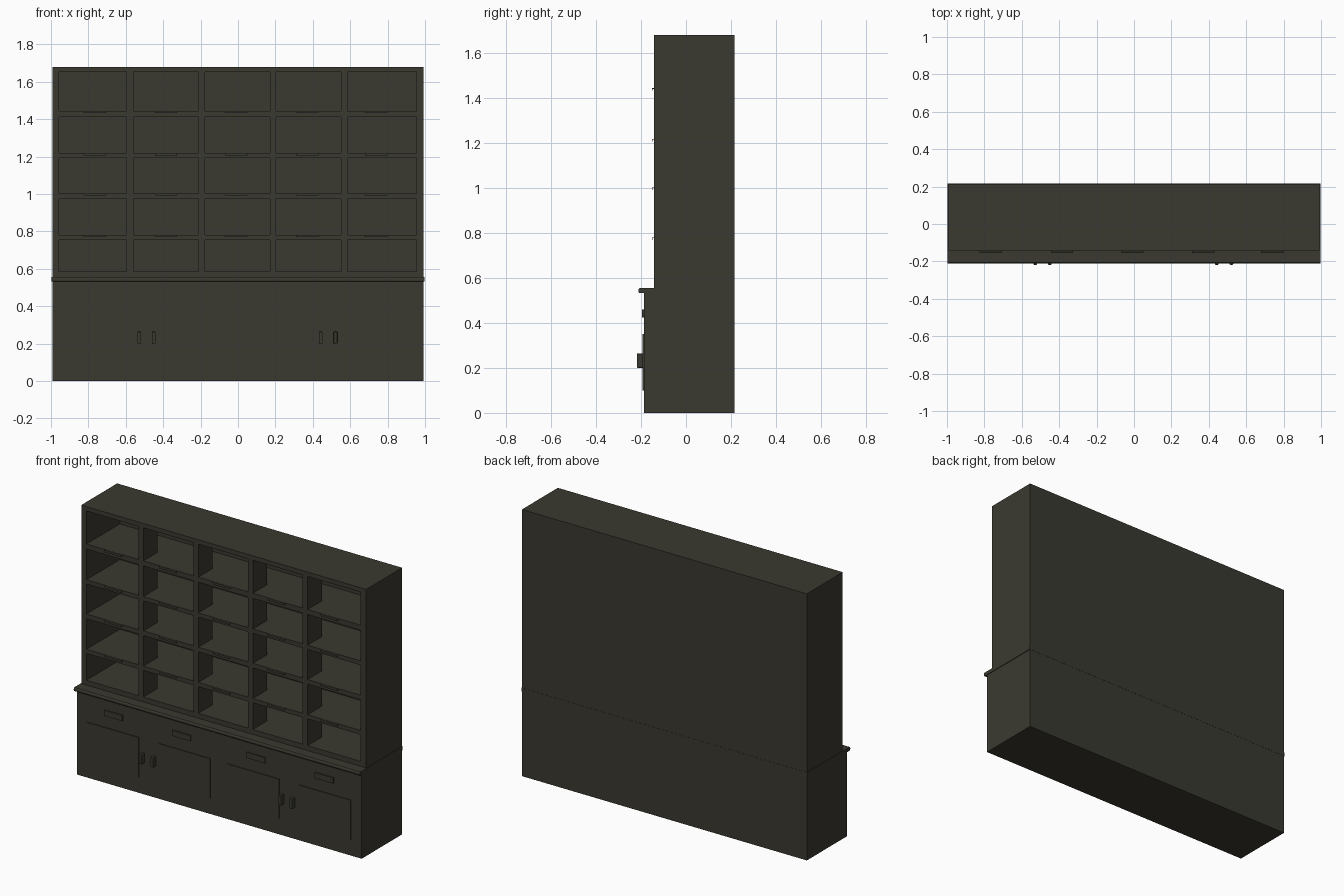
import bpy, bmesh
from mathutils import Vector

if "Cube" in bpy.data.objects:
    bpy.data.objects.remove(bpy.data.objects["Cube"])

mat = bpy.data.materials.new("dark olive wood")
mat.diffuse_color = (0.042, 0.041, 0.030, 1)
mat.use_nodes = True
mat.node_tree.nodes["Principled BSDF"].inputs["Base Color"].default_value = mat.diffuse_color


def prism(name, pts, x0, x1):
    """Extrude a (y, z) profile along x."""
    bm = bmesh.new()
    face = bm.faces.new([bm.verts.new((x0, y, z)) for y, z in pts])
    ext = bmesh.ops.extrude_face_region(bm, geom=[face])
    bmesh.ops.translate(bm, vec=Vector((x1 - x0, 0, 0)),
                        verts=[v for v in ext["geom"] if isinstance(v, bmesh.types.BMVert)])
    bmesh.ops.recalc_face_normals(bm, faces=bm.faces)
    me = bpy.data.meshes.new(name)
    bm.to_mesh(me)
    bm.free()
    me.materials.append(mat)
    ob = bpy.data.objects.new(name, me)
    bpy.context.collection.objects.link(ob)
    return ob


def box(name, x0, x1, y0, y1, z0, z1, bevel=0):
    ob = prism(name, [(y0, z0), (y1, z0), (y1, z1), (y0, z1)], x0, x1)
    if bevel:
        m = ob.modifiers.new("bevel", "BEVEL")
        m.width, m.segments = bevel, 2
    return ob


W, BACK = 0.993, 0.215
BASE_F, UP_F = -0.187, -0.142

# base cabinet and rounded counter
box("base_cabinet", -W, W, BASE_F, BACK, 0, 0.532)
r = 0.006
prism("counter", [(-0.206, 0.532), (BACK + 0.001, 0.532), (BACK + 0.001, 0.555), (-0.206, 0.555),
                  (-0.210, 0.551), (-0.212, 0.5435), (-0.210, 0.536)], -0.997, 0.997)

# door panels, label plates and handles on the base
for i, x in enumerate((-0.74, -0.24, 0.24, 0.74)):
    box(f"door_panel_{i}", x - 0.18, x + 0.18, BASE_F - 0.006, BASE_F, 0.10, 0.35)
for i, x in enumerate((-0.735, -0.26, 0.26, 0.735)):
    box(f"drawer_plate_{i}", x - 0.064, x + 0.064, BASE_F - 0.008, BASE_F, 0.425, 0.46)
for i, x in enumerate((-0.528, -0.45, 0.443, 0.521)):
    box(f"door_handle_{i}", x - 0.01, x + 0.01, -0.218, BASE_F, 0.20, 0.264, 0.004)

# upper carcass
TOP, FLOOR = 1.68, 0.555
INNER = 0.19
box("back_panel", -W, W, INNER, BACK, FLOOR, TOP)
box("left_side", -W, -0.957, UP_F, INNER, FLOOR, TOP)
box("right_side", 0.955, W, UP_F, INNER, FLOOR, TOP)

# shelves run the full depth, dividers only the front part
shelves = [(FLOOR, 0.586), (0.754, 0.781), (0.973, 1.003), (1.192, 1.219), (1.412, 1.444), (1.652, TOP)]
for i, (z0, z1) in enumerate(shelves):
    box(f"shelf_{i}", -0.957, 0.955, UP_F, INNER, z0, z1)
dividers = [(-0.595, -0.56), (-0.21, -0.177), (0.17, 0.203), (0.55, 0.585)]
for i, (x0, x1) in enumerate(dividers):
    for j in range(5):
        box(f"divider_{i}_{j}", x0, x1, UP_F, 0.0, shelves[j][1], shelves[j + 1][0])

# small lipped label pulls on the shelf edges
for j, (_, z1) in enumerate(shelves[1:5]):
    for i, x in enumerate((-0.765, -0.385, -0.01, 0.37, 0.74)):
        prism(f"shelf_pull_{j}_{i}", [(UP_F, z1 - 0.001), (-0.151, z1 - 0.001), (-0.152, z1 - 0.012),
                                      (-0.149, z1 - 0.012), (-0.148, z1 - 0.004), (UP_F, z1 - 0.004)],
              x - 0.06, x + 0.06)
